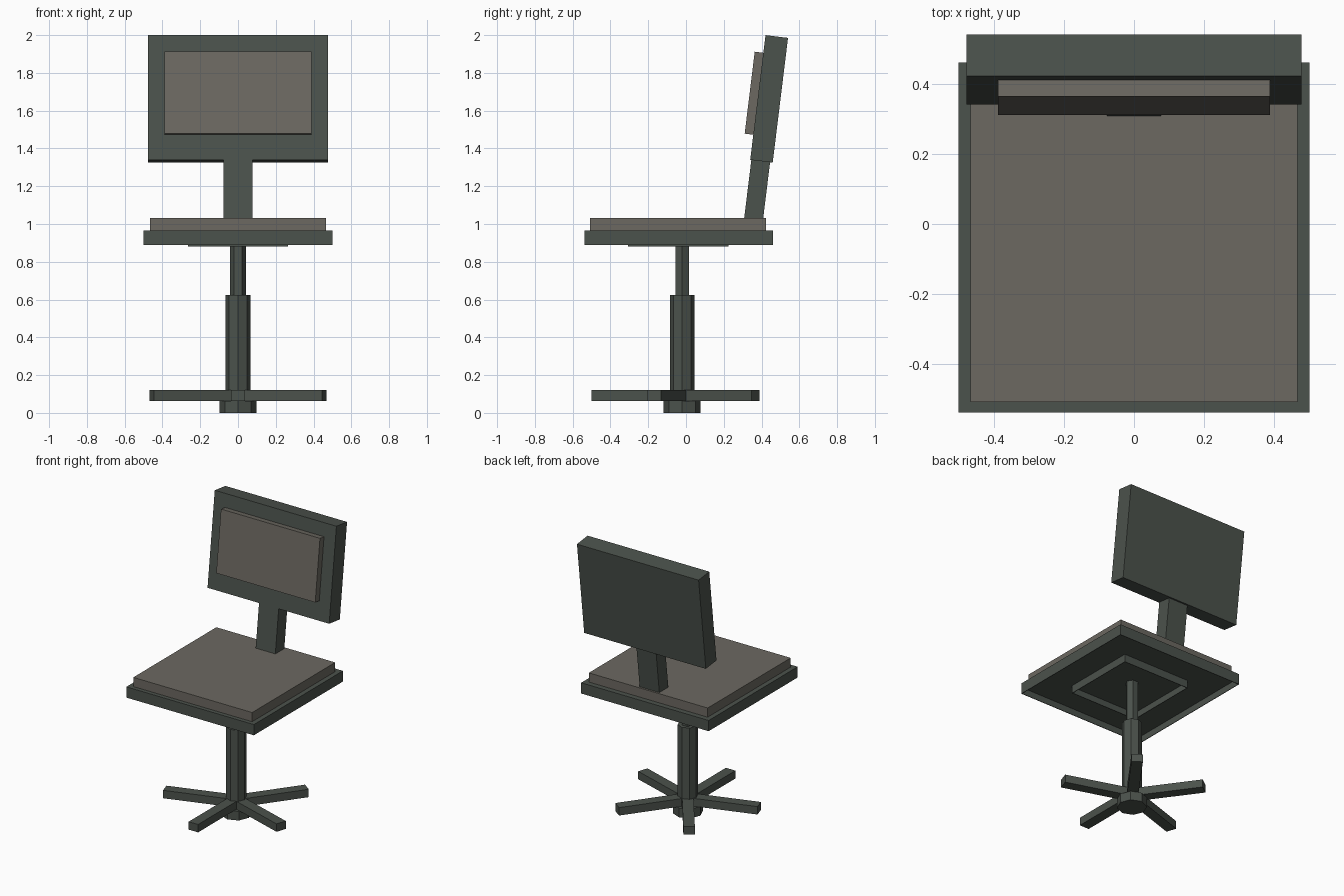
import bpy, bmesh, math
from mathutils import Matrix, Vector

if "Cube" in bpy.data.objects:
    bpy.data.objects.remove(bpy.data.objects["Cube"])

TILT = math.radians(-7)          # backrest leans towards +y
AXIS_Y = -0.02                   # centre line of the pedestal


def material(name, rgb):
    m = bpy.data.materials.new(name)
    m.diffuse_color = (*rgb, 1.0)
    m.use_nodes = True
    m.node_tree.nodes["Principled BSDF"].inputs["Base Color"].default_value = m.diffuse_color
    return m


FRAME = material("dark grey green", (0.071, 0.084, 0.072))
PAD = material("warm grey fabric", (0.150, 0.140, 0.120))


def finish(name, bm, mat):
    bmesh.ops.recalc_face_normals(bm, faces=bm.faces)
    mesh = bpy.data.meshes.new(name)
    bm.to_mesh(mesh)
    bm.free()
    mesh.materials.append(mat)
    obj = bpy.data.objects.new(name, mesh)
    bpy.context.collection.objects.link(obj)
    return obj


def box(name, size, centre, mat, rot=None, hollow=0.0):
    """Box; hollow > 0 sinks the underside by that depth, leaving a thin rim."""
    bm = bmesh.new()
    bmesh.ops.create_cube(bm, size=1.0, matrix=Matrix.Diagonal((*size, 1.0)))
    if hollow:
        bottom = min(bm.faces, key=lambda f: f.calc_center_median().z)
        bmesh.ops.inset_region(bm, faces=[bottom], thickness=0.006)
        # straight-walled recess
        ext = bmesh.ops.extrude_discrete_faces(bm, faces=[bottom])["faces"]
        bmesh.ops.translate(bm, verts=ext[0].verts, vec=(0, 0, hollow))
    m = Matrix.Translation(centre) @ (rot or Matrix.Identity(4))
    bmesh.ops.transform(bm, matrix=m, verts=bm.verts)
    return finish(name, bm, mat)


def prism(name, sides, radius, z0, z1, mat):
    """Upright prism with its first corner on +x."""
    bm = bmesh.new()
    ring = [bm.verts.new((radius * math.cos(i * math.tau / sides),
                          AXIS_Y + radius * math.sin(i * math.tau / sides), z0))
            for i in range(sides)]
    base = bm.faces.new(ring)
    top = bmesh.ops.extrude_face_region(bm, geom=[base], use_keep_orig=True)["geom"]
    bmesh.ops.translate(bm, vec=(0, 0, z1 - z0),
                        verts=[v for v in top if isinstance(v, bmesh.types.BMVert)])
    return finish(name, bm, mat)


# Pedestal: hub, outer sleeve, inner piston
prism("hub", 8, 0.098, 0.0, 0.064, FRAME)
prism("outer_column", 8, 0.066, 0.06, 0.625, FRAME)
prism("inner_column", 6, 0.0425, 0.62, 0.936, FRAME)

# Five flat legs, one pointing to the front
LEG = 0.48
for i in range(5):
    a = math.radians(-90 + 72 * i)
    centre = (LEG / 2 * math.cos(a), AXIS_Y + LEG / 2 * math.sin(a), 0.092)
    box(f"leg_{i + 1}", (LEG, 0.074, 0.056), centre, FRAME, Matrix.Rotation(a, 4, 'Z'))

# Seat: hollow shell, mounting plate below, cushion above
box("seat_shell", (1.0, 0.997, 0.076), (0, -0.038, 0.928), FRAME, hollow=0.045)
box("mounting_plate", (0.53, 0.532, 0.056), (0, -0.042, 0.908), FRAME, hollow=0.045)
box("seat_cushion", (0.932, 0.93, 0.066), (0, -0.042, 0.998), PAD)

# Tilted backrest parts, placed along the leaning axis
lean = Matrix.Rotation(TILT, 4, 'X')
back_centre = Vector((0, 0.44, 1.6625))


def on_back(y, z):
    return back_centre + lean.to_3x3() @ Vector((0, y, z))


box("backrest", (0.954, 0.12, 0.665), on_back(0, 0), FRAME, lean)
box("backrest_cushion", (0.776, 0.06, 0.437), on_back(-0.076, 0.02), PAD, lean)
box("backrest_post", (0.154, 0.10, 0.50), on_back(-0.004, -0.445), FRAME, lean)
